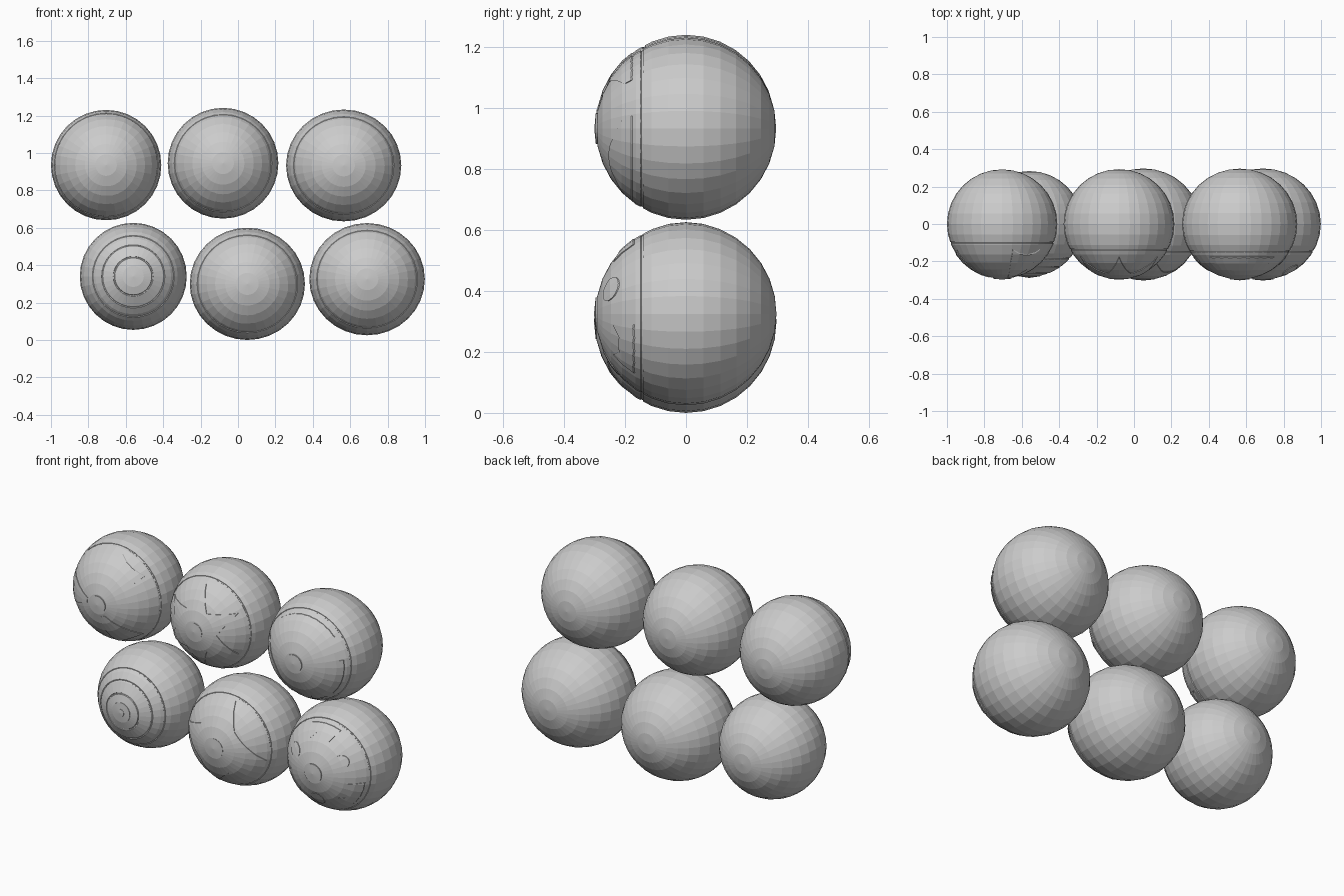
import bpy
import bmesh
from math import sin, cos, pi, radians, sqrt

if "Cube" in bpy.data.objects:
    bpy.data.objects.remove(bpy.data.objects["Cube"])


def polar(r, deg):
    a = radians(deg)
    return (r * cos(a), r * sin(a))


def unit_ball(name, radius=1.0):
    # Faceted ball whose poles face front and back
    bpy.ops.mesh.primitive_uv_sphere_add(segments=32, ring_count=16, radius=radius,
                                         rotation=(pi / 2, 0, 0))
    ob = bpy.context.object
    ob.name = name
    bpy.ops.object.transform_apply(location=False, rotation=True, scale=False)
    return ob


def prisms(outlines):
    # Front-to-back prisms over flat outlines given in x, z
    bm = bmesh.new()
    for outline in outlines:
        face = bm.faces.new([bm.verts.new((x, -1.3, z)) for x, z in outline])
        ext = bmesh.ops.extrude_face_region(bm, geom=[face])
        verts = [v for v in ext["geom"] if isinstance(v, bmesh.types.BMVert)]
        bmesh.ops.translate(bm, verts=verts, vec=(0, 1.1, 0))
    bmesh.ops.recalc_face_normals(bm, faces=bm.faces[:])
    me = bpy.data.meshes.new("outline_prisms")
    bm.to_mesh(me)
    bm.free()
    ob = bpy.data.objects.new("outline_prisms", me)
    bpy.context.collection.objects.link(ob)
    return ob


def combine(ob, tool, operation):
    # Apply a boolean and discard the tool
    mod = ob.modifiers.new("combine", "BOOLEAN")
    mod.operation = operation
    mod.solver = "EXACT"
    mod.object = tool
    bpy.context.view_layer.update()
    result = ob.evaluated_get(bpy.context.evaluated_depsgraph_get())
    me = bpy.data.meshes.new_from_object(result)
    ob.modifiers.clear()
    ob.data = me
    bpy.data.objects.remove(tool)


def raise_panels(ball, outlines, lift):
    shell = unit_ball("panels", lift)
    combine(shell, prisms(outlines), "INTERSECT")
    combine(ball, shell, "UNION")


def cut_groove(ball, r, width=0.018):
    bpy.ops.mesh.primitive_torus_add(major_segments=64, minor_segments=6, major_radius=r,
                                     minor_radius=width, rotation=(pi / 2, 0, 0),
                                     location=(0, -sqrt(1 - r * r), 0))
    combine(ball, bpy.context.object, "DIFFERENCE")


def disc(r, x=0, z=0, n=24):
    return [(x + r * cos(2 * pi * i / n), z + r * sin(2 * pi * i / n)) for i in range(n)]


def spun(points, count, start=0):
    # Repeat an outline of (radius, angle) points around the front
    return [[polar(r, a + start + k * 360 / count) for r, a in points] for k in range(count)]


def star(count, outer, inner, start, lag):
    pts = []
    for k in range(count):
        a = start + k * 360 / count
        pts += [polar(outer, a), polar(inner, a + lag)]
    return pts


def swirl_panels():
    # Three curved arms that widen towards the rim
    radii = [0.24, 0.4, 0.56, 0.72, 0.88]
    lead = [(r, 14 + 22 * (r - 0.24) - 40 * (r - 0.5) ** 2) for r in radii]
    trail = [(r, -14 - 10 * (r - 0.24) + 30 * (r - 0.5) ** 2) for r in radii]
    return spun(trail + lead[::-1], 3, 55)


def crescent_panels():
    # Three blades, each an arc tapering to a point
    steps = range(9)
    outer = [(0.8, -48 + 11 * i) for i in steps]
    inner = [(0.74 - 0.22 * sin(pi * i / 8), -48 + 11 * i) for i in steps]
    return spun(outer + inner[::-1], 3, 90)


def block_panels():
    # Three wedge blocks near the rim
    outer = [(0.82, -22 + 11 * i) for i in range(5)]
    inner = [(0.6, 18), (0.68, 8), (0.68, -8), (0.6, -18)]
    return spun(outer + inner, 3, 90)


def eyelets():
    return [disc(0.13, *polar(0.54, a)) for a in (30, 150, 270)]


# name, centre x, centre z, width radius, radius, groove radii, raised panels, button radius
BALLS = [
    ("swirl_ball", -0.705, 0.935, 0.295, 0.295, [0.94], swirl_panels(), 0.17),
    ("star_ball", -0.08, 0.945, 0.296, 0.296, [0.88], [star(6, 0.8, 0.43, 90, 30)], 0.17),
    ("crescent_ball", 0.565, 0.933, 0.308, 0.299, [0.87], crescent_panels(), 0.17),
    ("ringed_ball", -0.56, 0.34, 0.286, 0.286, [0.76, 0.58, 0.36], [disc(0.2)], 0.075),
    ("pinwheel_ball", 0.05, 0.3, 0.308, 0.3, [0.87], [star(4, 0.83, 0.5, 78, 57)], 0.19),
    ("eyelet_ball", 0.69, 0.325, 0.309, 0.3, [0.87], block_panels() + eyelets(), 0.18),
]

for name, x, z, rx, r, grooves, panels, button in BALLS:
    ball = unit_ball(name)
    for g in grooves:
        cut_groove(ball, g)
    raise_panels(ball, panels, 1.01)
    raise_panels(ball, [disc(button)], 1.017)
    ball.scale = (rx, 0.99 * r, r)
    ball.location = (x, 0, z)
